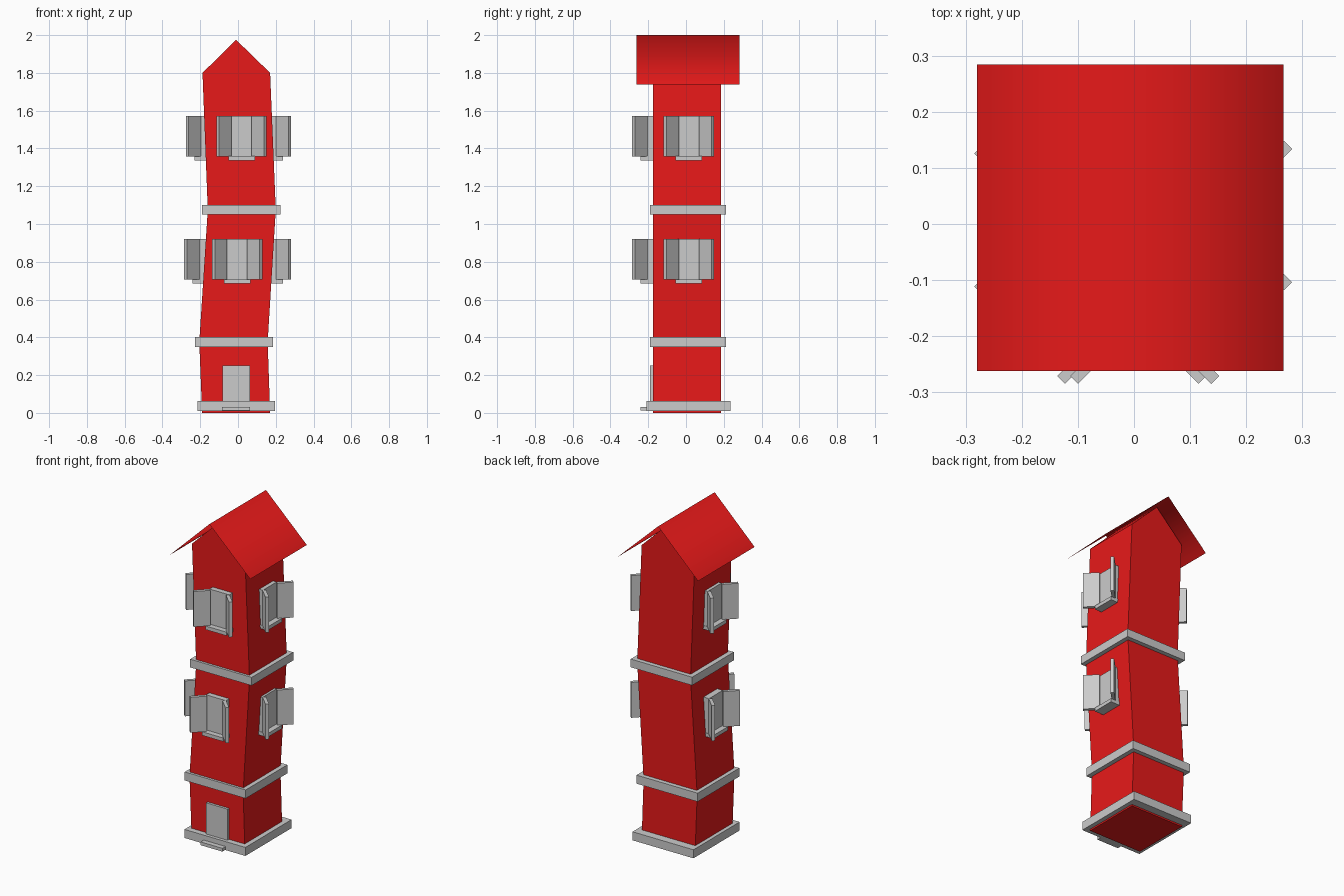
import bpy, bmesh, math
from mathutils import Matrix, Vector

if "Cube" in bpy.data.objects:
    bpy.data.objects.remove(bpy.data.objects["Cube"])

red = bpy.data.materials.new("red")
red.diffuse_color = (0.8, 0.01, 0.01, 1)
red.use_nodes = True
red.node_tree.nodes["Principled BSDF"].inputs["Base Color"].default_value = red.diffuse_color


def finish(name, bm, mat=None):
    bmesh.ops.recalc_face_normals(bm, faces=bm.faces[:])
    mesh = bpy.data.meshes.new(name)
    bm.to_mesh(mesh)
    bm.free()
    if mat:
        mesh.materials.append(mat)
    ob = bpy.data.objects.new(name, mesh)
    bpy.context.collection.objects.link(ob)
    return ob


def box(name, lo, hi, xf=Matrix()):
    lo, hi = Vector(lo), Vector(hi)
    bm = bmesh.new()
    m = Matrix.Translation((lo + hi) / 2) @ Matrix.Diagonal((*(hi - lo), 1))
    bmesh.ops.create_cube(bm, size=1, matrix=xf @ m)
    return finish(name, bm)


# Crooked tower: front outline with gable, extruded along y in storeys
y0, y1 = -0.175, 0.185
levels = [(0, -0.19, 0.17), (0.375, -0.205, 0.157), (1.075, -0.16, 0.20), (1.80, -0.188, 0.17)]
bm = bmesh.new()
rings = [[bm.verts.new(p) for p in ((a, y0, z), (b, y0, z), (b, y1, z), (a, y1, z))]
         for z, a, b in levels]
for low, up in zip(rings, rings[1:]):
    for i in range(4):
        j = (i + 1) % 4
        bm.faces.new((low[i], low[j], up[j], up[i]))
bm.faces.new(rings[0])
ridge = [bm.verts.new((-0.01, y, 1.975)) for y in (y0, y1)]
t = rings[-1]
for f in ((t[0], t[1], ridge[0]), (t[2], t[3], ridge[1]),
          (t[1], t[2], ridge[1], ridge[0]), (t[3], t[0], ridge[0], ridge[1])):
    bm.faces.new(f)
finish("tower", bm, red)

# Thin smooth roof sheet
bm = bmesh.new()
rows = [[bm.verts.new((x, y, z)) for y in (-0.262, 0.284)]
        for x, z in ((-0.28, 1.738), (-0.01, 2.0), (0.266, 1.738))]
for a, b in zip(rows, rows[1:]):
    bm.faces.new((a[0], b[0], b[1], a[1]))
for f in bm.faces:
    f.smooth = True
finish("roof", bm, red)

# Base, ledges, door and step
box("base", (-0.215, -0.21, 0.01), (0.197, 0.235, 0.062))
box("lower_ledge", (-0.227, -0.19, 0.35), (0.185, 0.212, 0.402))
box("upper_ledge", (-0.19, -0.19, 1.05), (0.225, 0.212, 1.10))
box("door", (-0.082, -0.19, 0.03), (0.063, -0.16, 0.252))
box("step", (-0.084, -0.24, 0.012), (0.063, -0.20, 0.032))


# Window built facing -y at the origin, then turned onto its wall
def window(name, pos, turn):
    xf = Matrix.Translation(pos) @ Matrix.Rotation(turn, 4, 'Z')
    box(name + "_pane", (-0.067, -0.032, 0), (0.067, 0.01, 0.216), xf)
    box(name + "_sill", (-0.07, -0.065, -0.02), (0.07, 0.01, 0.002), xf)
    for s, side in ((-1, "left"), (1, "right")):
        hinge = Matrix.Translation((s * 0.06, -0.037, 0)) @ Matrix.Rotation(-s * math.pi / 4, 4, 'Z')
        lo, hi = sorted((0, s * 0.093))
        box(f"{name}_{side}_shutter", (lo, -0.01, 0), (hi, 0.01, 0.216), xf @ hinge)


q = math.pi / 2
for level, z, fx, lx in (("lower", 0.705, -0.004, -0.175), ("upper", 1.357, 0.019, -0.166)):
    window(level + "_front_window", (fx, -0.175, z), 0)
    window(level + "_right_window", (0.172, 0.015, z), q)
    window(level + "_left_window", (lx, 0.007, z), -q)
